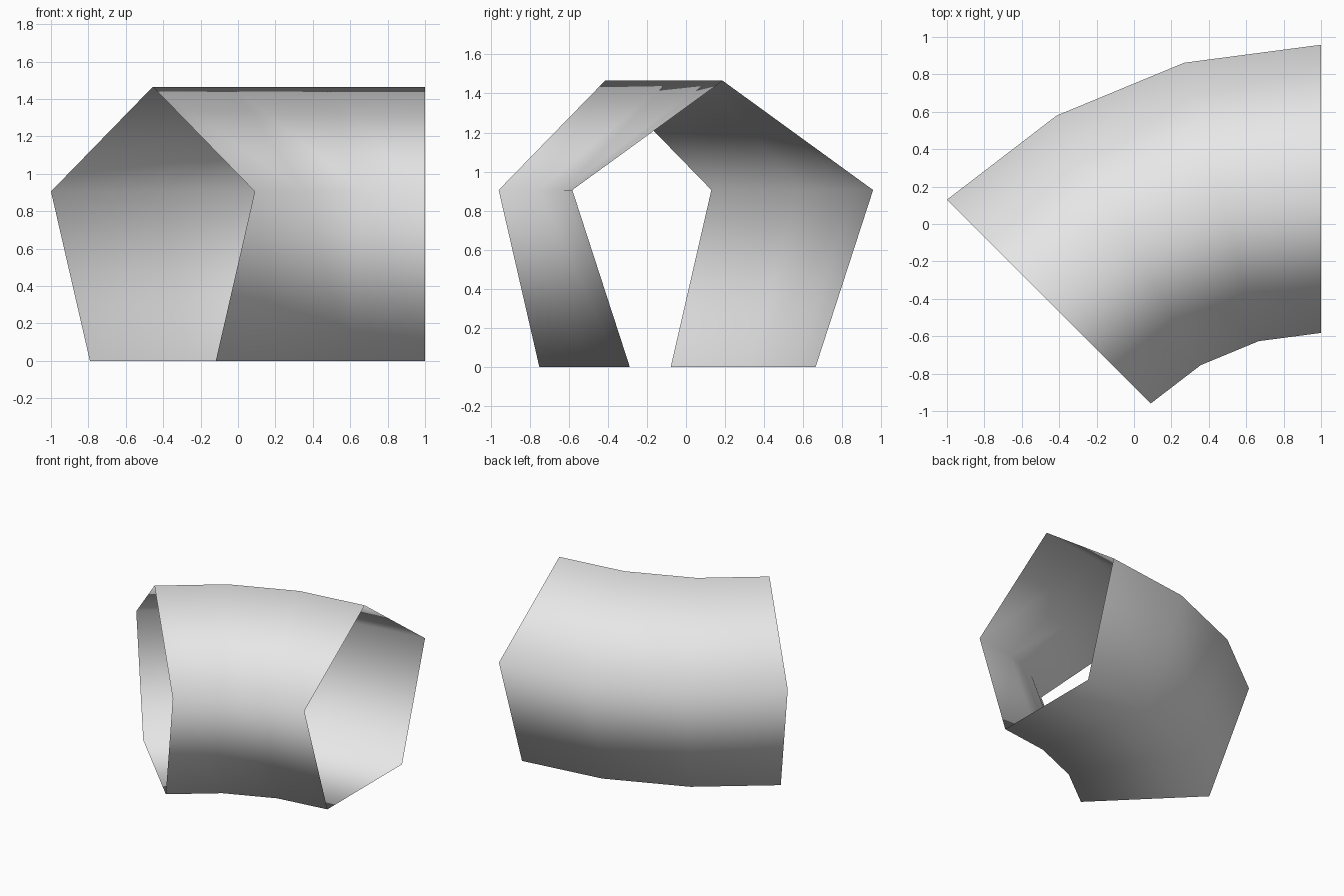
import bpy, bmesh, math
from mathutils import Vector

cube = bpy.data.objects.get("Cube")
if cube:
    bpy.data.objects.remove(cube)

SIDES = 5
RADIUS = 0.81                        # pentagon circumradius
BEND_CENTRE = Vector((1, -1.87, 0))  # pivot of the bend
BEND_RADIUS = 2.058
BEND_ANGLE = math.radians(45)
STEPS = 3

# Plain grey surface
grey = bpy.data.materials.new("light grey")
grey.use_nodes = True
colour = (0.8, 0.8, 0.8, 1)
grey.diffuse_color = colour
grey.node_tree.nodes["Principled BSDF"].inputs["Base Color"].default_value = colour

# Pentagon outline, apex up and resting on the ground
bm = bmesh.new()
base = RADIUS * math.cos(math.pi / SIDES)
ring = []
for i in range(SIDES):
    a = math.tau * i / SIDES
    offset = Vector((0, BEND_RADIUS + RADIUS * math.sin(a), base + RADIUS * math.cos(a)))
    ring.append(bm.verts.new(BEND_CENTRE + offset))
edges = [bm.edges.new((ring[i], ring[(i + 1) % SIDES])) for i in range(SIDES)]

# Open tube swept around the bend
bmesh.ops.spin(bm, geom=ring + edges, cent=BEND_CENTRE, axis=(0, 0, 1),
               angle=BEND_ANGLE, steps=STEPS)
bmesh.ops.remove_doubles(bm, verts=bm.verts, dist=0.0001)
bmesh.ops.recalc_face_normals(bm, faces=bm.faces)

# Make sure the normals point outwards: the ground faces look down
floor = min(bm.faces, key=lambda f: f.calc_center_median().z)
if floor.normal.z > 0:
    bmesh.ops.reverse_faces(bm, faces=bm.faces)
for face in bm.faces:
    face.smooth = True

mesh = bpy.data.meshes.new("curved_tube")
bm.to_mesh(mesh)
bm.free()
mesh.materials.append(grey)
tube = bpy.data.objects.new("curved_tube", mesh)
bpy.context.collection.objects.link(tube)
